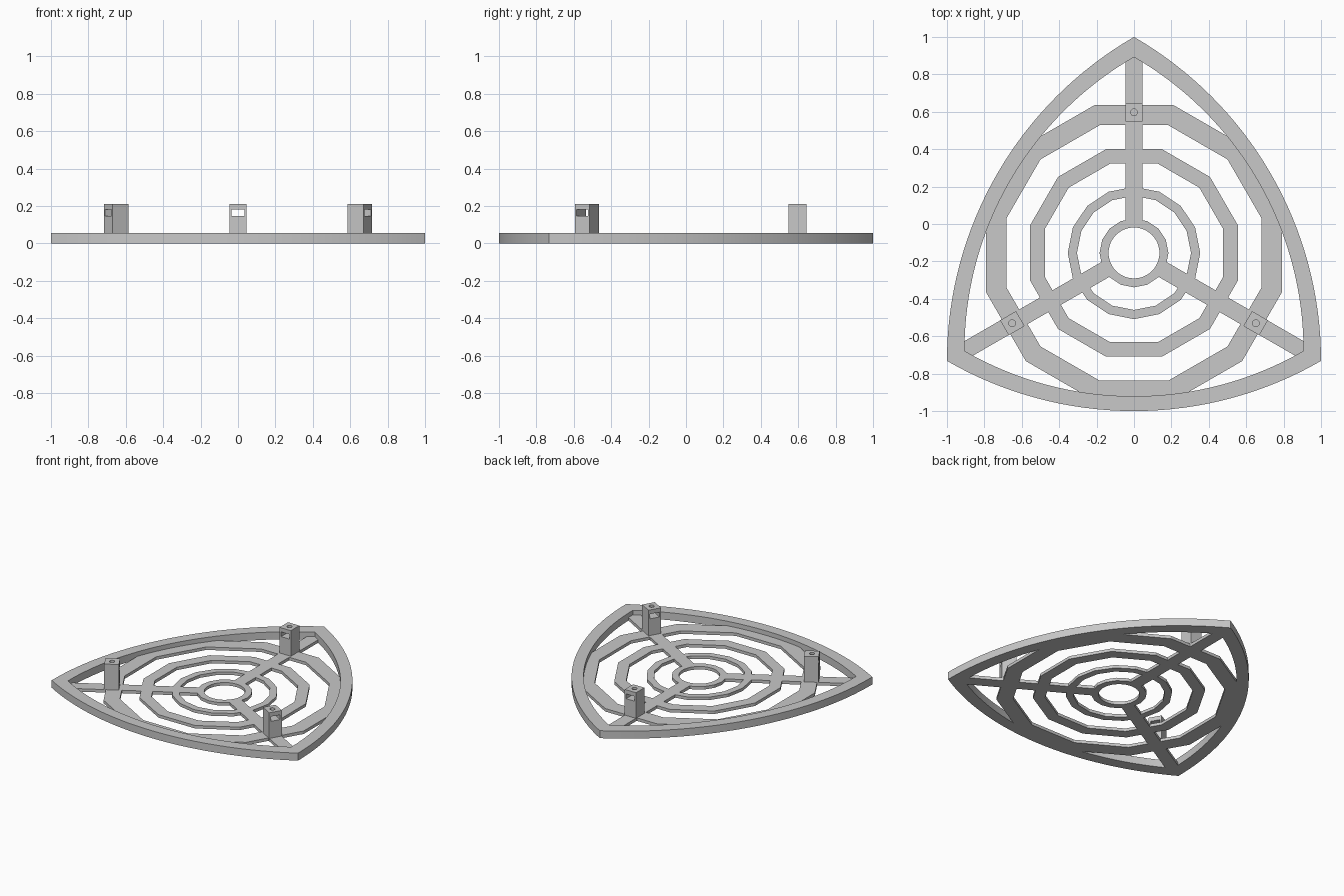
import bpy, bmesh
from math import sin, cos, pi, radians, sqrt
from mathutils import Matrix, Vector

if "Cube" in bpy.data.objects:
    bpy.data.objects.remove(bpy.data.objects["Cube"], do_unlink=True)

FRAME_THICK = 0.055
WEB_THICK = 0.022
CENTRE = Vector((0, 1 - 2 / sqrt(3), 0))
SPOKE_ANGLES = (90, 210, 330)

grey = bpy.data.materials.new("grey")
grey.use_nodes = True
colour = (0.58, 0.58, 0.58, 1)
grey.diffuse_color = colour
grey.node_tree.nodes["Principled BSDF"].inputs["Base Color"].default_value = colour


def make_object(name, bm):
    bmesh.ops.recalc_face_normals(bm, faces=bm.faces)
    mesh = bpy.data.meshes.new(name)
    bm.to_mesh(mesh)
    bm.free()
    mesh.materials.append(grey)
    obj = bpy.data.objects.new(name, mesh)
    bpy.context.collection.objects.link(obj)
    obj.location = CENTRE
    return obj


def smooth(obj):
    bpy.ops.object.select_all(action="DESELECT")
    obj.select_set(True)
    bpy.context.view_layer.objects.active = obj
    bpy.ops.object.shade_smooth_by_angle(angle=radians(20))


def flat_ring(name, outer, inner, thick=WEB_THICK):
    """Flat plate between two outlines with equal point counts."""
    bm = bmesh.new()
    loops = [[bm.verts.new((x, y, z)) for x, y in pts]
             for pts, z in ((outer, 0), (outer, thick), (inner, thick), (inner, 0))]
    n = len(outer)
    for k in range(4):
        a, b = loops[k], loops[(k + 1) % 4]
        for i in range(n):
            j = (i + 1) % n
            bm.faces.new((a[i], a[j], b[j], b[i]))
    return make_object(name, bm)


def polygon(radius, sides, phase=0, samples=None):
    """Points along a regular polygon, evenly spaced by angle."""
    samples = samples or sides
    step = 2 * pi / sides
    pts = []
    for i in range(samples):
        a = 2 * pi * i / samples
        r = radius * cos(step / 2) / cos(a % step - step / 2)
        pts.append((r * cos(a + phase), r * sin(a + phase)))
    return pts


def bowed_triangle(width, steps=32):
    """Three arcs, each centred on the opposite tip."""
    tip = width / sqrt(3)
    pts = []
    for angle in SPOKE_ANGLES:
        a = radians(angle)
        for i in range(steps):
            t = a + pi * (5 / 6 + i / steps / 3)
            pts.append((tip * cos(a) + width * cos(t), tip * sin(a) + width * sin(t)))
    return pts


def box(name, low, high):
    bm = bmesh.new()
    low, high = Vector(low), Vector(high)
    size = Matrix.Diagonal((*(high - low), 1))
    bmesh.ops.create_cube(bm, size=1, matrix=Matrix.Translation((low + high) / 2) @ size)
    return make_object(name, bm)


# Outer frame, thicker than the web inside it
smooth(flat_ring("outer_frame", bowed_triangle(2), bowed_triangle(1.813), FRAME_THICK))

# Twelve-sided rings, given by the distance to their flat sides
for name, outer, inner in (("large_ring", 0.79, 0.683), ("middle_ring", 0.555, 0.477)):
    flat_ring(name, *(polygon(r / cos(pi / 12), 12, pi / 12) for r in (outer, inner)))

# Small ring and hub with a round hole
flat_ring("small_ring", polygon(0.354, 16), polygon(0.305, 16))
smooth(flat_ring("hub", polygon(0.184, 16, 0, 48), polygon(0.136, 48)))

# Post with a radial slot and a round hole in its top
post = box("post_1", (0.702, -0.046, 0.01), (0.8, 0.046, 0.21))
slot = box("slot_cutter", (0.6, -0.034, 0.145), (0.9, 0.034, 0.18))
bm = bmesh.new()
bmesh.ops.create_cone(bm, cap_ends=True, segments=32, radius1=0.018, radius2=0.018,
                      depth=0.1, matrix=Matrix.Translation((0.752, 0, 0.21)))
hole = make_object("hole_cutter", bm)
bpy.context.view_layer.objects.active = post
for cutter in (slot, hole):
    cutter.hide_render = True
    mod = post.modifiers.new("cut", "BOOLEAN")
    mod.operation = "DIFFERENCE"
    mod.solver = "EXACT"
    mod.object = cutter
    bpy.ops.object.modifier_apply(modifier=mod.name)
for cutter in (slot, hole):
    bpy.data.objects.remove(cutter, do_unlink=True)
smooth(post)

# Spokes and the remaining posts, turned about the hub
for i, angle in enumerate(SPOKE_ANGLES):
    spoke = box(f"spoke_{i + 1}", (0.15, -0.045, 0), (1.09, 0.045, WEB_THICK))
    spoke.rotation_euler.z = radians(angle)
    if i:
        twin = bpy.data.objects.new(f"post_{i + 1}", post.data)
        bpy.context.collection.objects.link(twin)
        twin.location = CENTRE
    else:
        twin = post
    twin.rotation_euler.z = radians(angle)
